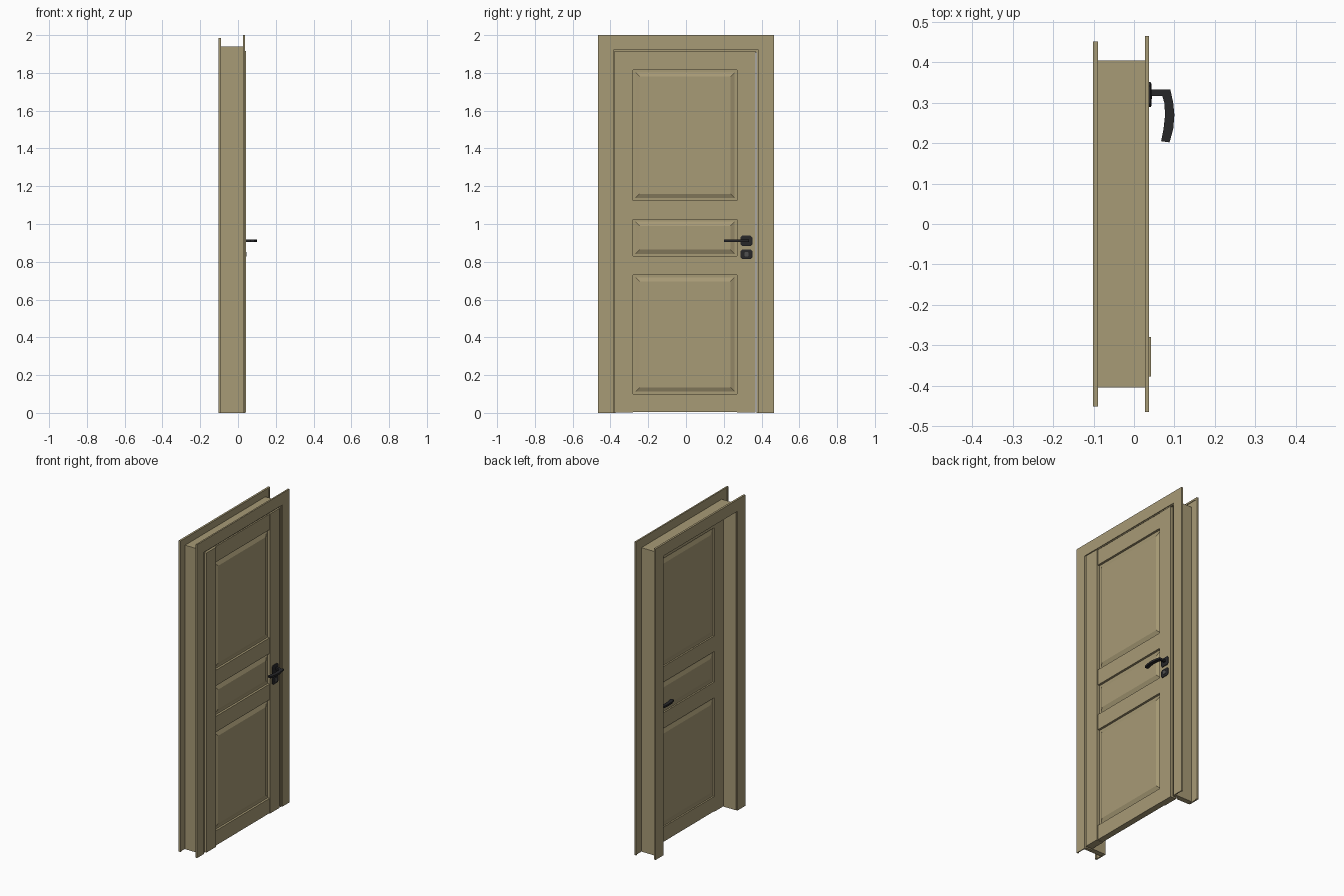
import bpy, bmesh
from mathutils import Vector

cube = bpy.data.objects.get("Cube")
if cube:
    bpy.data.objects.remove(cube, do_unlink=True)


def material(name, rgb):
    m = bpy.data.materials.new(name)
    m.use_nodes = True
    m.diffuse_color = (*rgb, 1)
    m.node_tree.nodes["Principled BSDF"].inputs["Base Color"].default_value = (*rgb, 1)
    return m


WOOD = material("tan_paint", (0.39, 0.325, 0.18))
BLACK = material("black_metal", (0.02, 0.02, 0.022))
GREY = material("dark_grey_metal", (0.08, 0.08, 0.08))


def finish(name, bm, mat):
    bmesh.ops.recalc_face_normals(bm, faces=bm.faces)
    me = bpy.data.meshes.new(name)
    bm.to_mesh(me)
    bm.free()
    me.materials.append(mat)
    ob = bpy.data.objects.new(name, me)
    bpy.context.collection.objects.link(ob)
    return ob


def loft(name, rings, mat=WOOD):
    """Join closed rings of points and cap both ends."""
    bm = bmesh.new()
    loops = [[bm.verts.new(p) for p in ring] for ring in rings]
    n = len(loops[0])
    for a, b in zip(loops, loops[1:]):
        for i in range(n):
            j = (i + 1) % n
            bm.faces.new((a[i], a[j], b[j], b[i]))
    bm.faces.new(loops[0])
    bm.faces.new(loops[-1])
    return finish(name, bm, mat)


def rect(x, y0, y1, z0, z1, inset=0.0):
    y0, y1, z0, z1 = y0 + inset, y1 - inset, z0 + inset, z1 - inset
    return [(x, y0, z0), (x, y1, z0), (x, y1, z1), (x, y0, z1)]


def box(name, x0, x1, y0, y1, z0, z1, mat=WOOD):
    return loft(name, [rect(x0, y0, y1, z0, z1), rect(x1, y0, y1, z0, z1)], mat)


def octagon(x, y, z, hy, hz, c):
    pts = [(hy, c - hz), (hy, hz - c), (hy - c, hz), (c - hy, hz),
           (-hy, hz - c), (-hy, c - hz), (c - hy, -hz), (hy - c, -hz)]
    return [(x, y + a, z + b) for a, b in pts]


# Jamb: side boards with a stop behind the leaf, and a head board
for side, s in (("left", 1), ("right", -1)):
    def upright(name, x0, x1, a, b, top):
        box(f"{side}_{name}", x0, x1, min(a * s, b * s), max(a * s, b * s), 0, top)
    upright("jamb", -0.09, 0.032, 0.385, 0.405, 1.94)
    upright("jamb_stop", -0.094, -0.006, 0.372, 0.386, 1.93)
    upright("front_trim", 0.031, 0.037, 0.395, 0.465, 2.0)
    upright("front_trim_lip", 0.027, 0.032, 0.457, 0.465, 2.0)
    upright("back_trim", -0.102, -0.093, 0.375, 0.452, 1.985)
    upright("back_trim_lip", -0.094, -0.089, 0.441, 0.452, 1.985)
box("head_jamb", -0.09, 0.032, -0.385, 0.385, 1.92, 1.94)
box("head_stop", -0.094, -0.006, -0.372, 0.372, 1.908, 1.921)
box("front_head_trim", 0.031, 0.0368, -0.395, 0.395, 1.925, 2.0)
box("front_head_lip", 0.027, 0.032, -0.457, 0.457, 1.992, 2.0)
box("back_head_trim", -0.1018, -0.093, -0.375, 0.375, 1.91, 1.985)
box("back_head_lip", -0.094, -0.089, -0.441, 0.441, 1.974, 1.985)

# Door leaf: stiles, rails and raised panels on both faces
Y0, Y1 = -0.28, 0.27
box("hinge_stile", -0.005, 0.042, -0.378, Y0, 0.003, 1.915)
box("lock_stile", -0.005, 0.037, Y1, 0.368, 0.003, 1.915)
panels = {"lower": (0.10, 0.73), "middle": (0.83, 1.025), "upper": (1.125, 1.815)}
edges = [0.006] + [z for span in panels.values() for z in span] + [1.915]
names = ("bottom", "lock_lower", "lock_upper", "top")
for i, name in enumerate(names):
    box(name + "_rail", -0.004, 0.035, Y0, Y1, edges[2 * i], edges[2 * i + 1])
for name, (z0, z1) in panels.items():
    layers = [(-0.002, 0.035), (0.006, 0.012), (0.006, 0), (0.021, 0), (0.021, 0.012), (0.032, 0.035)]
    loft(name + "_panel", [rect(x, Y0, Y1, z0, z1, inset) for x, inset in layers])

# Handle sets: curved lever, rose and key plate, flipped for the back face
lever = [(0.036, 0.333), (0.09, 0.333), (0.097, 0.3), (0.1, 0.27), (0.097, 0.235), (0.088, 0.202),
         (0.067, 0.205), (0.073, 0.235), (0.077, 0.27), (0.075, 0.3), (0.07, 0.317), (0.036, 0.317)]
for face, flip in (("front", lambda x: x), ("back", lambda x: 0.032 - x)):
    def hardware(name, rings, mat=BLACK):
        loft(f"{face}_{name}", [[(flip(x), y, z) for x, y, z in r] for r in rings], mat)
    hardware("lever", [[(x, y, z) for x, y in lever] for z in (0.905, 0.917)])
    for name, z, h in (("rose", 0.911, 0.027), ("key_plate", 0.84, 0.025)):
        hardware(name, [octagon(0.036, 0.32, z, 0.031, h, 0.009),
                        octagon(0.041, 0.32, z, 0.031, h, 0.009),
                        octagon(0.043, 0.32, z, 0.027, h - 0.004, 0.008)])
    hardware("keyhole_cover", [octagon(x, 0.32, 0.84, 0.011, 0.011, 0.003) for x in (0.042, 0.044)], GREY)
